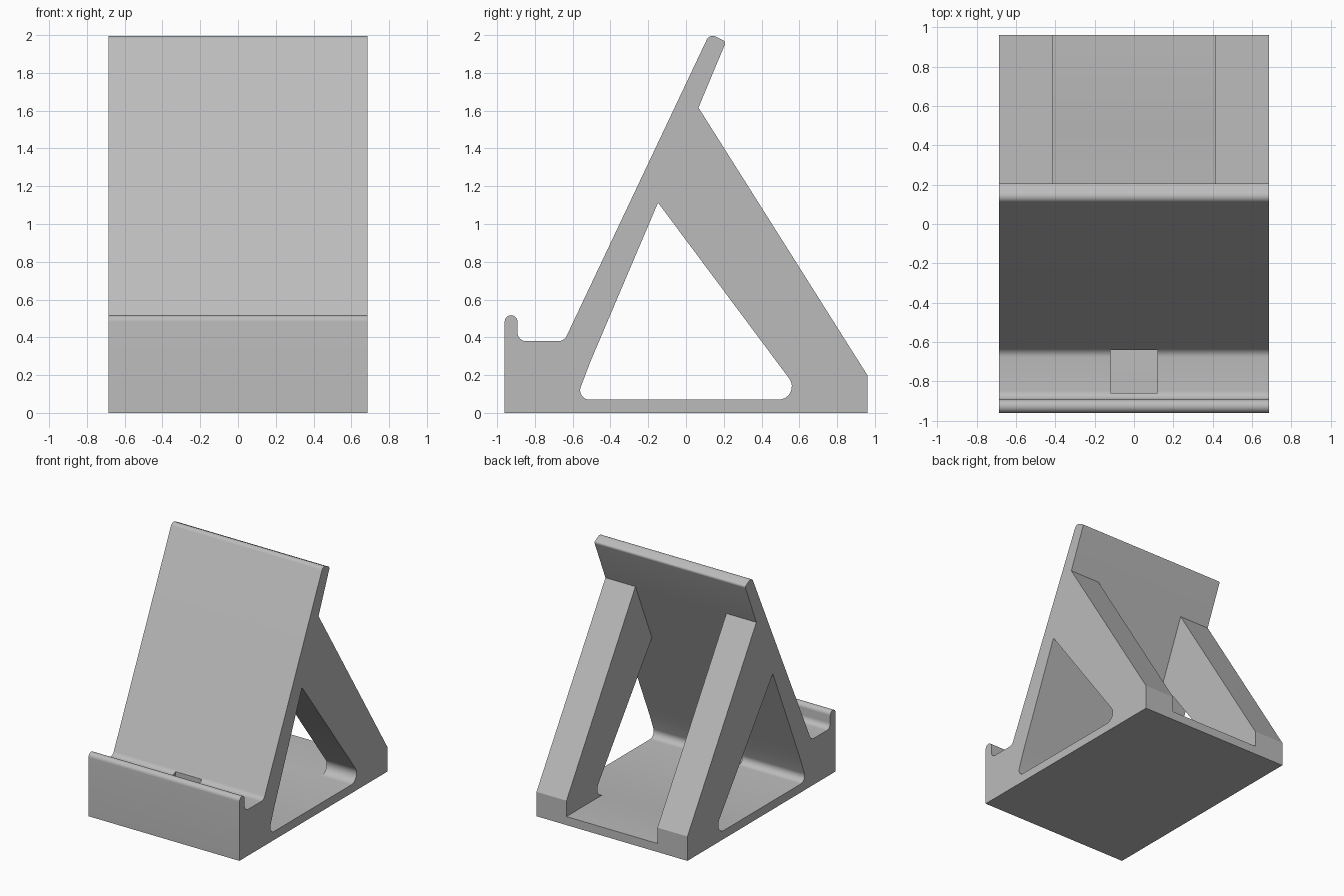
import bpy
import bmesh
import math
from mathutils import Vector

if "Cube" in bpy.data.objects:
    bpy.data.objects.remove(bpy.data.objects["Cube"], do_unlink=True)

HALF_WIDTH = 0.685
STRUT_INNER = 0.413
FLOOR = 0.07

grey = bpy.data.materials.new("matte grey")
grey.use_nodes = True
grey.diffuse_color = (0.5, 0.5, 0.5, 1)
grey.node_tree.nodes["Principled BSDF"].inputs["Base Color"].default_value = (0.5, 0.5, 0.5, 1)


def fillet(corners, steps=8):
    """Turn (y, z, radius) corners into an outline with round corners."""
    outline = []
    for i, (y, z, r) in enumerate(corners):
        p = Vector((y, z))
        if r == 0:
            outline.append(p)
            continue
        a = (Vector(corners[i - 1][:2]) - p).normalized()
        b = (Vector(corners[(i + 1) % len(corners)][:2]) - p).normalized()
        half = a.angle(b) / 2
        centre = p + (a + b).normalized() * r / math.sin(half)
        start = p + a * r / math.tan(half) - centre
        end = p + b * r / math.tan(half) - centre
        for k in range(steps + 1):
            t = k / steps
            sweep = math.pi - 2 * half
            outline.append(centre + (start * math.sin((1 - t) * sweep)
                                     + end * math.sin(t * sweep)) / math.sin(sweep))
    return outline


def extrude_profile(name, corners, half_width):
    """Extrude a side outline along x, symmetric about the centre."""
    bm = bmesh.new()
    face = bm.faces.new([bm.verts.new((-half_width, p.x, p.y)) for p in fillet(corners)])
    grown = bmesh.ops.extrude_face_region(bm, geom=[face])["geom"]
    moved = [v for v in grown if isinstance(v, bmesh.types.BMVert)]
    bmesh.ops.translate(bm, verts=moved, vec=(2 * half_width, 0, 0))
    bmesh.ops.recalc_face_normals(bm, faces=bm.faces)
    mesh = bpy.data.meshes.new(name)
    bm.to_mesh(mesh)
    bm.free()
    mesh.materials.append(grey)
    obj = bpy.data.objects.new(name, mesh)
    bpy.context.collection.objects.link(obj)
    return obj


# Whole stand: base, front lip, tray, leaning backrest and rear legs
stand = extrude_profile("device_stand", [
    (-0.96, 0, 0), (0.96, 0, 0), (0.96, 0.2, 0),
    (0.066, 1.616, 0), (0.212, 1.965, 0.018), (0.125, 2.008, 0.035),
    (-0.645, 0.38, 0.05), (-0.892, 0.38, 0.045),
    (-0.892, 0.517, 0.034), (-0.96, 0.517, 0.034)], HALF_WIDTH)

# Openings: side triangle, gap between the legs, and the cable channel
apex = (-0.148, 1.113, 0)
cutters = [
    extrude_profile("side_opening_cutter", [
        apex, (-0.505, 0.274, 0), (-0.583, FLOOR, 0.05), (0.63, FLOOR, 0.07)], 1),
    extrude_profile("leg_gap_cutter", [
        apex, (0.066, 1.616, 0), (1.2, 1.616, 0), (1.2, FLOOR, 0), (0.4, FLOOR, 0)],
        STRUT_INNER),
    extrude_profile("cable_channel_cutter", [
        (-0.86, 0.6, 0), (-0.86, FLOOR, 0), (-0.4, FLOOR, 0),
        (-0.4, 0.22, 0), (-0.64, 0.22, 0), (-0.64, 0.6, 0)], 0.12),
]
for cutter in cutters:
    cut = stand.modifiers.new(cutter.name, "BOOLEAN")
    cut.operation = "DIFFERENCE"
    cut.solver = "EXACT"
    cut.object = cutter

# Bake the cuts and remove the helpers
bpy.context.view_layer.update()
baked = bpy.data.meshes.new_from_object(
    stand.evaluated_get(bpy.context.evaluated_depsgraph_get()))
stand.modifiers.clear()
stand.data = baked
for cutter in cutters:
    bpy.data.objects.remove(cutter, do_unlink=True)

bm = bmesh.new()
bm.from_mesh(baked)
bmesh.ops.remove_doubles(bm, verts=bm.verts, dist=0.0005)
bmesh.ops.dissolve_limit(bm, angle_limit=math.radians(0.5), verts=bm.verts, edges=bm.edges)
bm.to_mesh(baked)
bm.free()

# Smooth rounded corners, crisp edges elsewhere
bpy.ops.object.select_all(action="DESELECT")
stand.select_set(True)
bpy.context.view_layer.objects.active = stand
bpy.ops.object.shade_smooth_by_angle(angle=math.radians(30))
